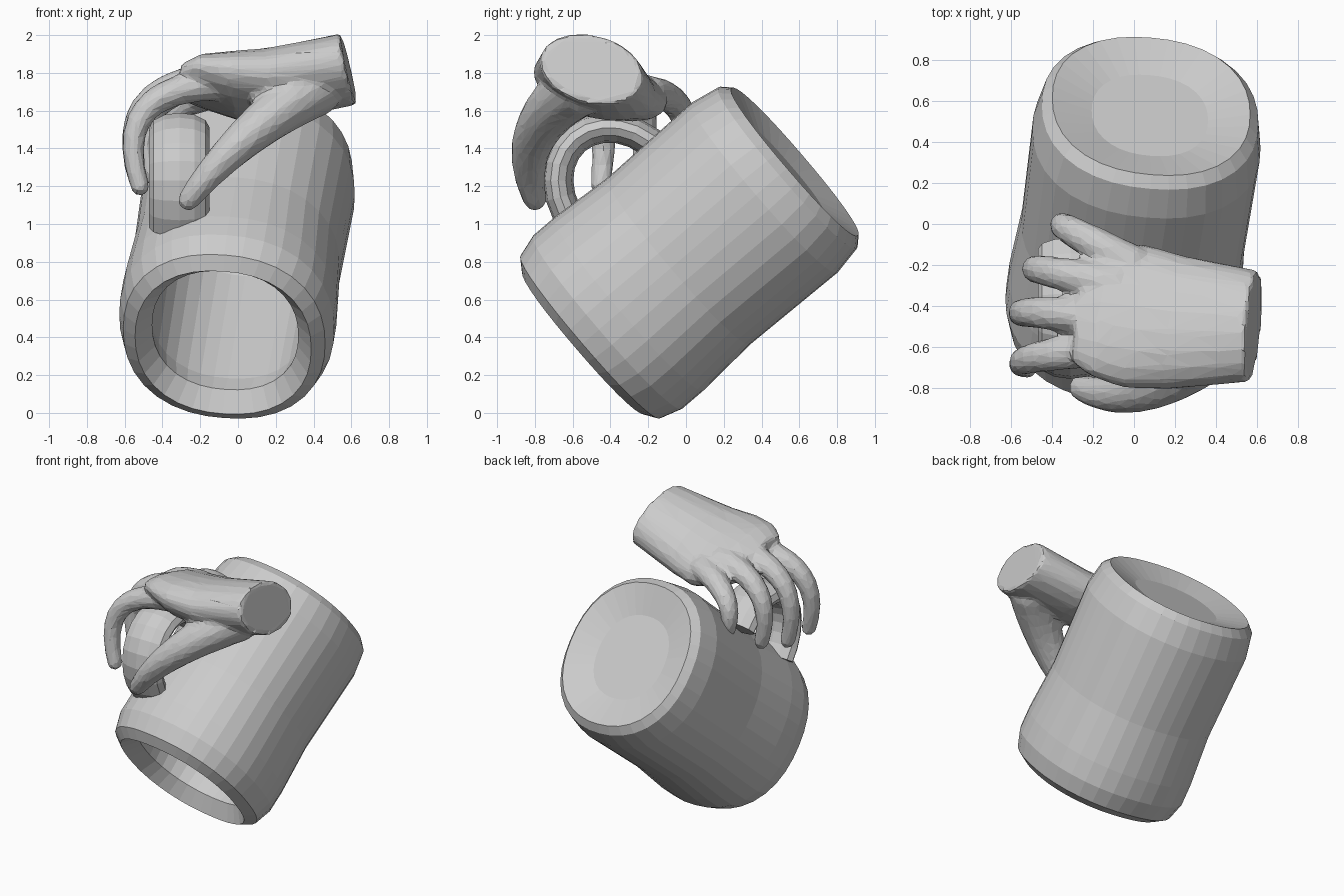
import bpy, bmesh
from math import sin, cos, pi
from mathutils import Vector

if "Cube" in bpy.data.objects:
    bpy.data.objects.remove(bpy.data.objects["Cube"])


def finish(rings, name):
    """Skin closed rings of points and cap both ends."""
    bm = bmesh.new()
    vr = [[bm.verts.new(p) for p in ring] for ring in rings]
    for a, b in zip(vr, vr[1:]):
        for i in range(len(a)):
            j = (i + 1) % len(a)
            bm.faces.new((a[i], a[j], b[j], b[i]))
    bm.faces.new(vr[0])
    bm.faces.new(vr[-1])
    bmesh.ops.recalc_face_normals(bm, faces=bm.faces)
    me = bpy.data.meshes.new(name)
    bm.to_mesh(me)
    bm.free()
    ob = bpy.data.objects.new(name, me)
    bpy.context.collection.objects.link(ob)
    return ob


def loft(name, pts, radii, hint, sides=12):
    """Elliptical tube along pts; radii are pairs, the first along the hint."""
    rings = []
    for i, p in enumerate(pts):
        tan = (pts[min(i + 1, len(pts) - 1)] - pts[max(i - 1, 0)]).normalized()
        a = (hint - tan * hint.dot(tan)).normalized()
        b = tan.cross(a)
        angles = [2 * pi * k / sides for k in range(sides)]
        rings.append([p + a * cos(t) * radii[i][0] + b * sin(t) * radii[i][1] for t in angles])
    return finish(rings, name)


def finger(name, root, bend, tip, r0, r1, n=10):
    """Tapered digit along a curve from root to tip, with a rounded end."""
    a, b, c = Vector(root), Vector(bend), Vector(tip)
    pts, radii = [], []
    for i in range(n + 1):
        t = i / n
        pts.append(a * (1 - t) ** 2 + b * 2 * t * (1 - t) + c * t * t)
        radii.append(r0 + (r1 - r0) * t)
    d = (c - b).normalized()
    for k in (pi / 6, pi / 3):
        pts.append(c + d * r1 * sin(k))
        radii.append(r1 * cos(k))
    return loft(name, pts, [(r, r * 0.92) for r in radii], Vector((0, 1, 0)))


# Tilted mug: profile of (distance along axis, relative radius), inside to outside
axis = Vector((0.11, 0.755, 0.647)).normalized()
u = (Vector((1, 0, 0)) - axis * axis.x).normalized()
v = axis.cross(u)
origin = Vector((-0.06, -0.413, 0.482))
profile = [(1.14, 0.35), (1.1, 0.62), (0.9, 0.74), (0.05, 0.72), (-0.07, 0.68), (-0.17, 0.82),
           (-0.12, 0.94), (0, 1), (0.15, 1), (0.5, 0.96), (1.1, 0.98), (1.26, 0.93),
           (1.31, 0.85), (1.25, 0.5)]
rings = []
for t, r in profile:
    ring = []
    for k in range(36):
        c, s = cos(2 * pi * k / 36), sin(2 * pi * k / 36)
        q = r / (abs(c) ** 2.25 + abs(s) ** 2.25) ** (1 / 2.25)
        ring.append(origin + axis * t + u * q * c * 0.572 + v * q * s * 0.605)
    rings.append(ring)
finish(rings, "mug")

# Handle: half loop standing on the upper side of the mug
along, out = Vector((0, 0.759, 0.651)), Vector((0, -0.651, 0.759))
arc = [Vector((-0.31, -0.35, 1.175)) - along * 0.3 * cos(pi * i / 12) + out * 0.36 * sin(pi * i / 12)
       for i in range(13)]
loft("mug_handle", arc, [(0.16, 0.08)] * 13, Vector((1, 0, 0)))

# Palm and wrist: (x, y, z, half width, half thickness)
palm = [(0.585, -0.5, 1.82, 0.28, 0.185), (0.2, -0.48, 1.74, 0.34, 0.18),
        (0, -0.45, 1.73, 0.37, 0.16), (-0.17, -0.42, 1.75, 0.34, 0.12),
        (-0.27, -0.41, 1.74, 0.28, 0.08)]
hand = loft("hand", [Vector(s[:3]) for s in palm], [s[3:] for s in palm], Vector((0, 1, -0.3)), 20)

# Thumb, then four fingers hooked over the handle
digits = [finger("thumb", (0.42, -0.56, 1.73), (0.02, -0.92, 1.5), (-0.26, -0.8, 1.13), 0.17, 0.065)]
for name, root, tip in (("index_finger", (-0.1, -0.6, 1.74), (-0.52, -0.7, 1.2)),
                        ("middle_finger", (-0.1, -0.46, 1.77), (-0.52, -0.45, 1.2)),
                        ("ring_finger", (-0.08, -0.3, 1.75), (-0.46, -0.23, 1.26)),
                        ("little_finger", (0, -0.2, 1.7), (-0.34, -0.01, 1.4))):
    reach = 0.3 * (root[2] - tip[2])
    bend = (tip[0] - reach, tip[1] + 0.04, root[2] - 0.02)
    digits.append(finger(name, root, bend, tip, 0.095, 0.055))

# Fuse the hand into one faceted skin
bpy.ops.object.select_all(action='DESELECT')
for p in digits + [hand]:
    p.select_set(True)
bpy.context.view_layer.objects.active = hand
bpy.ops.object.join()
m = hand.modifiers.new("fuse", 'REMESH')
m.mode = 'VOXEL'
m.voxel_size = 0.02
m = hand.modifiers.new("soften", 'SMOOTH')
m.factor = 0.5
m.iterations = 4
m = hand.modifiers.new("facets", 'DECIMATE')
m.ratio = 0.12
